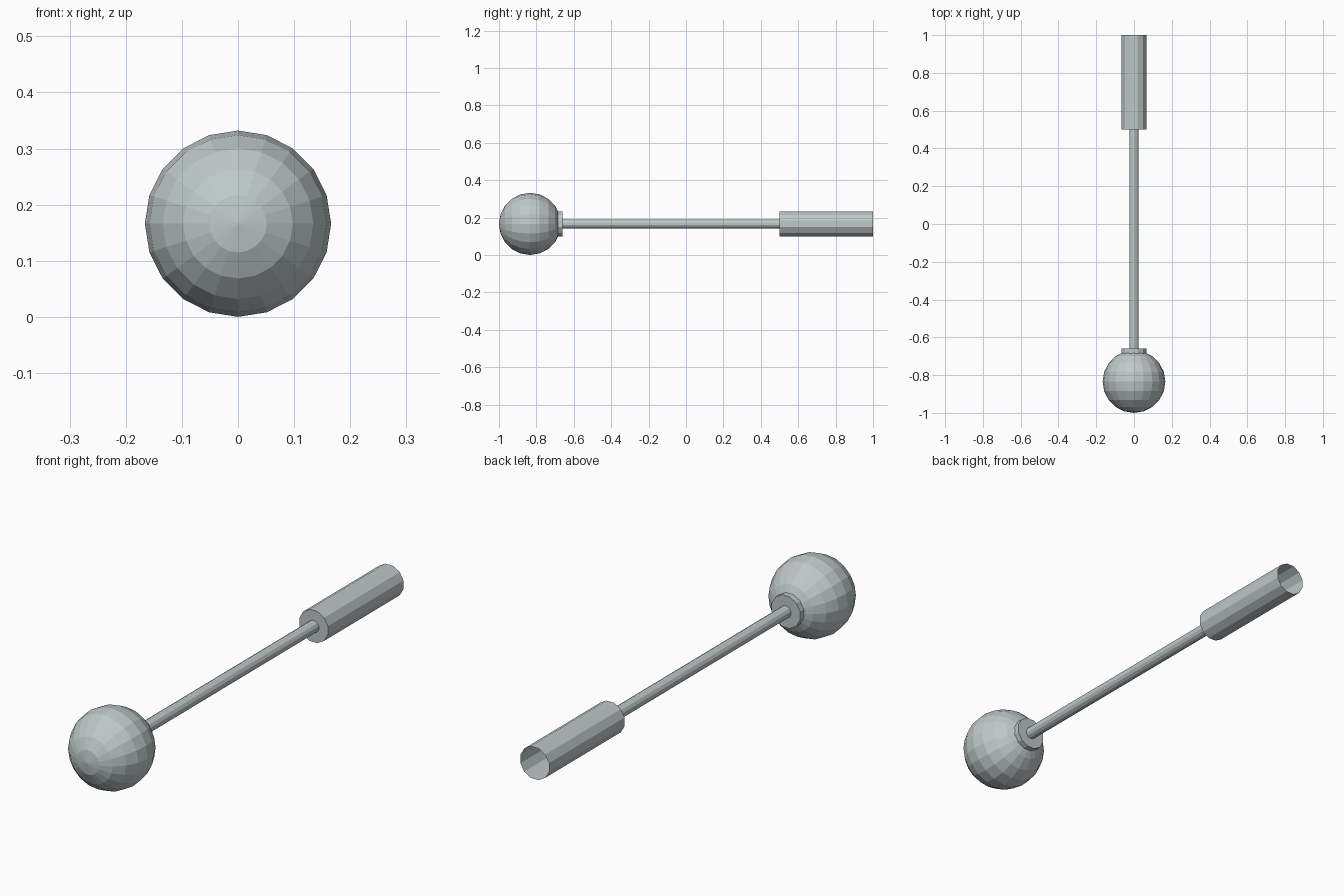
import bpy, bmesh, math
from mathutils import Matrix

if "Cube" in bpy.data.objects:
    bpy.data.objects.remove(bpy.data.objects["Cube"])

AXIS_Z = 0.166          # height of the long axis

mat = bpy.data.materials.new("pale grey")
mat.diffuse_color = (0.52, 0.58, 0.58, 1)
mat.use_nodes = True
mat.node_tree.nodes["Principled BSDF"].inputs["Base Color"].default_value = mat.diffuse_color


def lathe(name, profile, sides, turn=0.0):
    """Spin (y, radius) points around the long axis; radius 0 makes a pole."""
    bm = bmesh.new()
    rings = []
    for y, r in profile:
        n = 1 if r == 0 else sides
        rings.append([bm.verts.new((r * math.cos(2 * math.pi * (i + turn) / sides), y,
                                    AXIS_Z + r * math.sin(2 * math.pi * (i + turn) / sides)))
                      for i in range(n)])
    for a, b in zip(rings, rings[1:]):
        for i in range(sides):
            j = (i + 1) % sides
            quad = [a[i % len(a)], b[i % len(b)], b[j % len(b)], a[j % len(a)]]
            bm.faces.new(list(dict.fromkeys(quad)))
    bmesh.ops.recalc_face_normals(bm, faces=bm.faces)
    mesh = bpy.data.meshes.new(name)
    bm.to_mesh(mesh)
    bm.free()
    mesh.materials.append(mat)
    obj = bpy.data.objects.new(name, mesh)
    bpy.context.collection.objects.link(obj)
    return obj


# Faceted ball head, pole facing the front
R, CY = 0.166, -0.834
ball = [(CY - R * math.cos(math.pi * k / 10),
         0 if k in (0, 10) else R * math.sin(math.pi * k / 10)) for k in range(11)]
lathe("ball_head", ball, 20)

# Collar behind the ball
lathe("collar", [(-0.70, 0.0685), (-0.66, 0.0685), (-0.66, 0)], 12, 0.5)

# Thin shaft
lathe("shaft", [(-0.67, 0.025), (0.5, 0.025)], 12, 0.5)

# Handle sleeve: closed towards the shaft, open at the back
lathe("handle", [(0.5, 0), (0.5, 0.0685), (1.0, 0.0685)], 12, 0.5)
